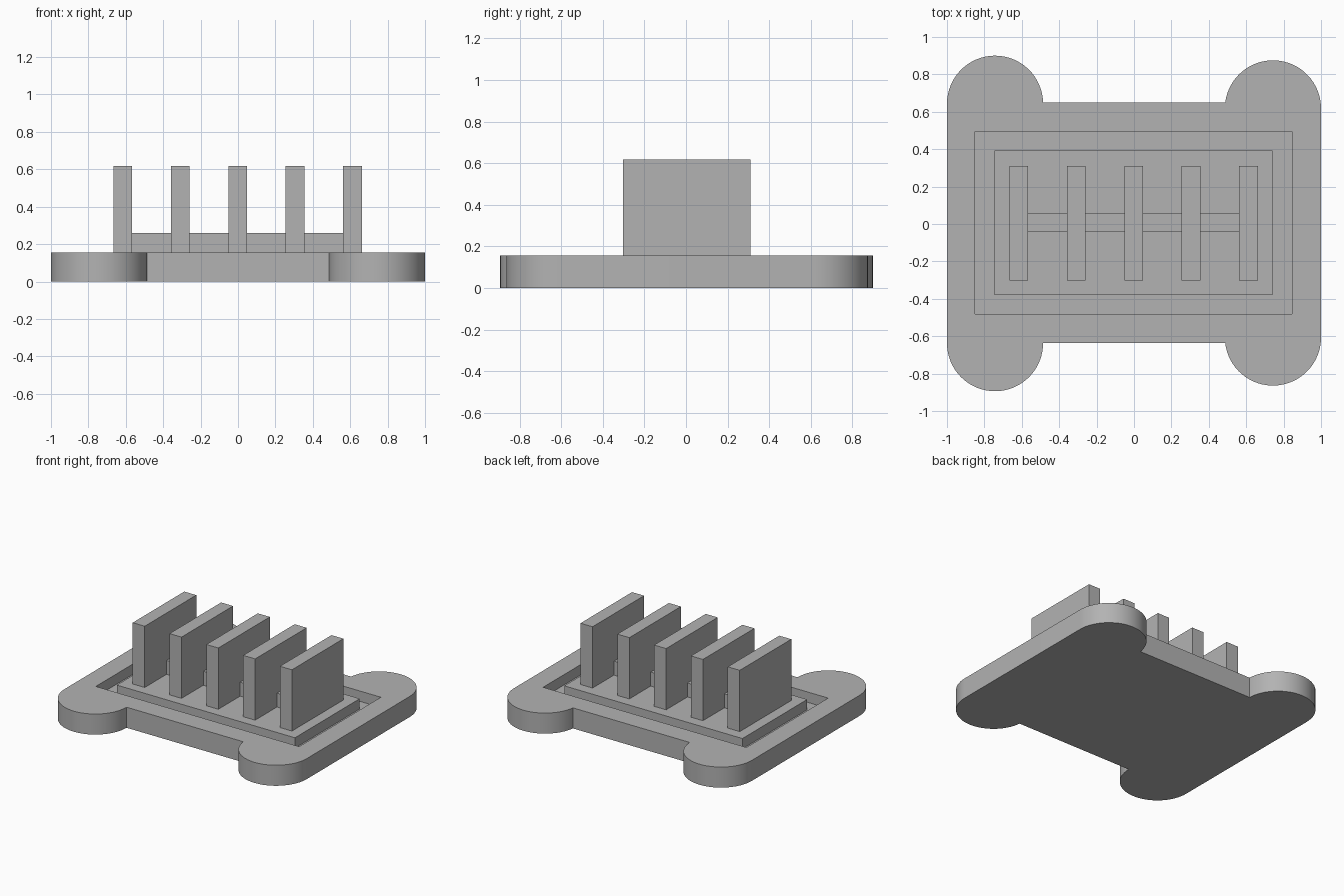
import bpy
import bmesh
import math

if "Cube" in bpy.data.objects:
    bpy.data.objects.remove(bpy.data.objects["Cube"], do_unlink=True)

grey = bpy.data.materials.new("plain_grey")
grey.use_nodes = True
grey.diffuse_color = (0.45, 0.45, 0.45, 1)
grey.node_tree.nodes["Principled BSDF"].inputs["Base Color"].default_value = (0.45, 0.45, 0.45, 1)

BASE_TOP = 0.155
FLOOR = 0.077
FIN_TOP = 0.617
RADIUS = 0.257


def add_object(name, bm):
    bmesh.ops.recalc_face_normals(bm, faces=bm.faces)
    mesh = bpy.data.meshes.new(name)
    bm.to_mesh(mesh)
    bm.free()
    mesh.materials.append(grey)
    obj = bpy.data.objects.new(name, mesh)
    bpy.context.collection.objects.link(obj)
    return obj


def prism(name, outline, z0, z1):
    """Extrude a flat outline from z0 up to z1."""
    bm = bmesh.new()
    face = bm.faces.new([bm.verts.new((x, y, z0)) for x, y in outline])
    top = bmesh.ops.extrude_face_region(bm, geom=[face])
    verts = [v for v in top["geom"] if isinstance(v, bmesh.types.BMVert)]
    bmesh.ops.translate(bm, verts=verts, vec=(0, 0, z1 - z0))
    return add_object(name, bm)


def box(name, x0, x1, y0, y1, z0, z1):
    return prism(name, [(x0, y0), (x1, y0), (x1, y1), (x0, y1)], z0, z1)


def ear(sx, cy, edge_y, steps=32):
    """Rounded corner, from the side tangent round to the straight edge."""
    sy = math.copysign(1, cy)
    cx = sx * (1 - RADIUS)
    end = math.pi - math.asin((edge_y - cy) * sy / RADIUS)
    return [(cx + sx * RADIUS * math.cos(end * i / steps),
             cy + sy * RADIUS * math.sin(end * i / steps)) for i in range(steps + 1)]


# Base plate with four rounded ears
FRONT, BACK = -0.635, 0.65
outline = (ear(1, 0.618, BACK) + ear(-1, 0.643, BACK)[::-1]
           + ear(-1, -0.637, FRONT) + ear(1, -0.607, FRONT)[::-1])
base = prism("base_plate", outline, 0, BASE_TOP)

# Rectangular pocket cut into the plate
cutter = box("pocket_cutter", -0.85, 0.846, -0.48, 0.494, FLOOR, BASE_TOP + 0.2)
cutter.hide_render = True
cut = base.modifiers.new("pocket", "BOOLEAN")
cut.operation = "DIFFERENCE"
cut.solver = "EXACT"
cut.object = cutter
bpy.context.view_layer.objects.active = base
base.select_set(True)
bpy.ops.object.modifier_apply(modifier=cut.name)
bpy.data.objects.remove(cutter, do_unlink=True)
bpy.ops.object.shade_smooth_by_angle(angle=math.radians(30))

# Raised platform inside the pocket, leaving a groove around it
box("platform", -0.745, 0.741, -0.38, 0.392, FLOOR, BASE_TOP)

# Upright fins joined by low bars
SPACING, HALF = 0.307, 0.05
centres = [SPACING * i - 0.002 for i in range(-2, 3)]
for i, cx in enumerate(centres):
    box(f"fin_{i + 1}", cx - HALF, cx + HALF, -0.303, 0.311, BASE_TOP, FIN_TOP)
for i, (a, b) in enumerate(zip(centres, centres[1:])):
    box(f"link_bar_{i + 1}", a + HALF, b - HALF, -0.043, 0.056, BASE_TOP, 0.26)
